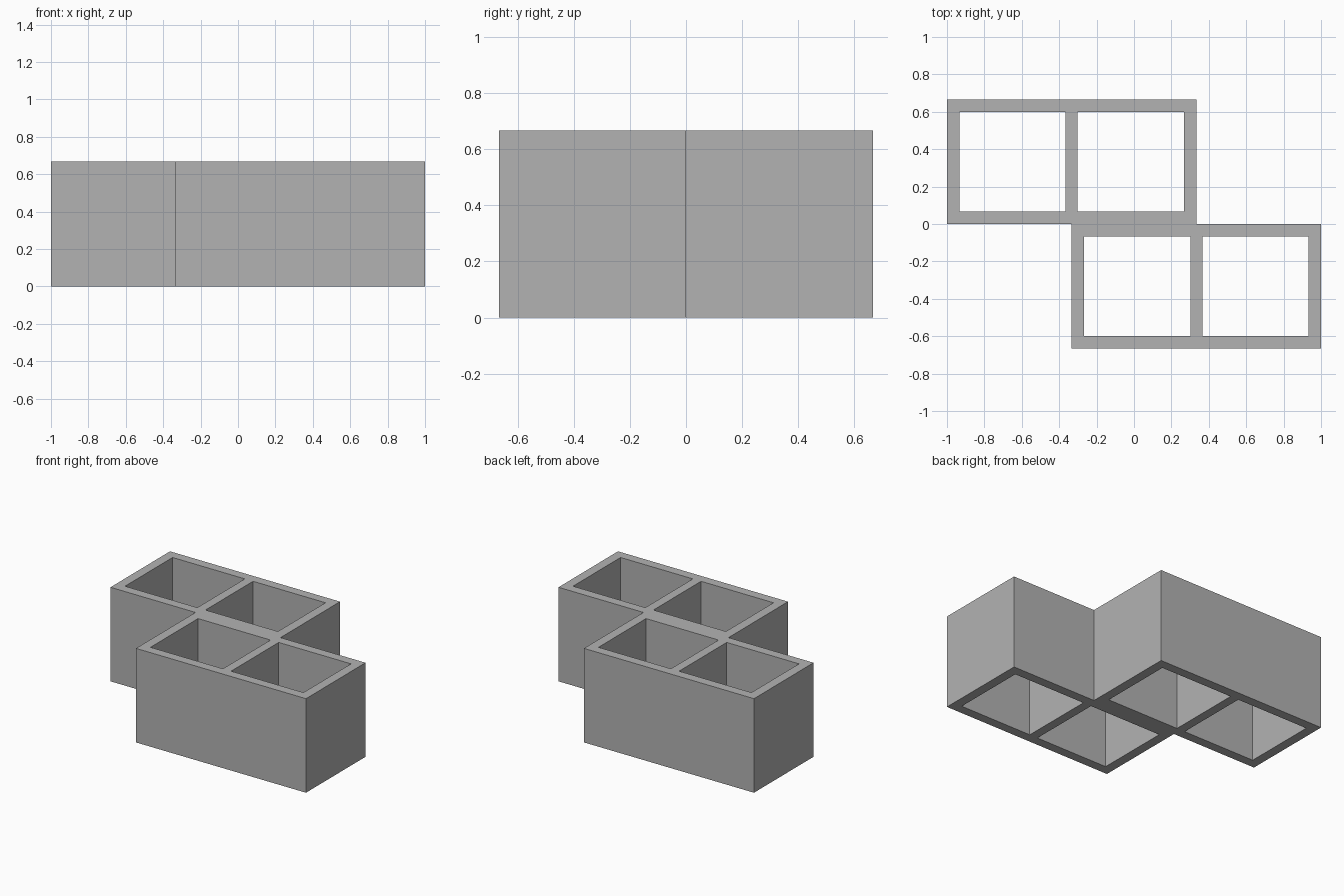
import bpy, bmesh
from mathutils import Vector

if "Cube" in bpy.data.objects:
    bpy.data.objects.remove(bpy.data.objects["Cube"])

T = 1 / 3          # grid unit
H = 2 * T          # height
W = 0.067          # wall thickness

# Stepped outline: two 2x1 blocks sharing part of a wall
outline = [(-1, 0), (-T, 0), (-T, -H), (1, -H), (1, 0), (T, 0), (T, H), (-1, H)]


def rect(x0, x1, y0, y1):
    return [(x0, y0), (x1, y0), (x1, y1), (x0, y1)]


# Two open cells in the front block, repeated by a half turn for the back block
front_cells = [rect(-T + W, 0.302, -H + W, -W), rect(0.366, 1 - W, -H + W, -W)]
back_cells = [[(-x, -y) for x, y in cell] for cell in front_cells]

bm = bmesh.new()
edges = []
for loop in [outline] + front_cells + back_cells:
    verts = [bm.verts.new((x, y, 0)) for x, y in loop]
    edges += [bm.edges.new((a, b)) for a, b in zip(verts, verts[1:] + verts[:1])]

# Fill between outline and cells, then raise the walls
bmesh.ops.triangle_fill(bm, edges=edges, use_beauty=True, normal=Vector((0, 0, 1)))
ext = bmesh.ops.extrude_face_region(bm, geom=bm.faces[:], use_keep_orig=True)
top = [v for v in ext["geom"] if isinstance(v, bmesh.types.BMVert)]
bmesh.ops.translate(bm, vec=(0, 0, H), verts=top)
bmesh.ops.recalc_face_normals(bm, faces=bm.faces[:])

mesh = bpy.data.meshes.new("block_walls")
bm.to_mesh(mesh)
bm.free()

# Plain grey
grey = bpy.data.materials.new("concrete_grey")
grey.diffuse_color = (0.45, 0.45, 0.45, 1)
grey.use_nodes = True
grey.node_tree.nodes["Principled BSDF"].inputs["Base Color"].default_value = grey.diffuse_color
mesh.materials.append(grey)

block = bpy.data.objects.new("block_walls", mesh)
bpy.context.collection.objects.link(block)
